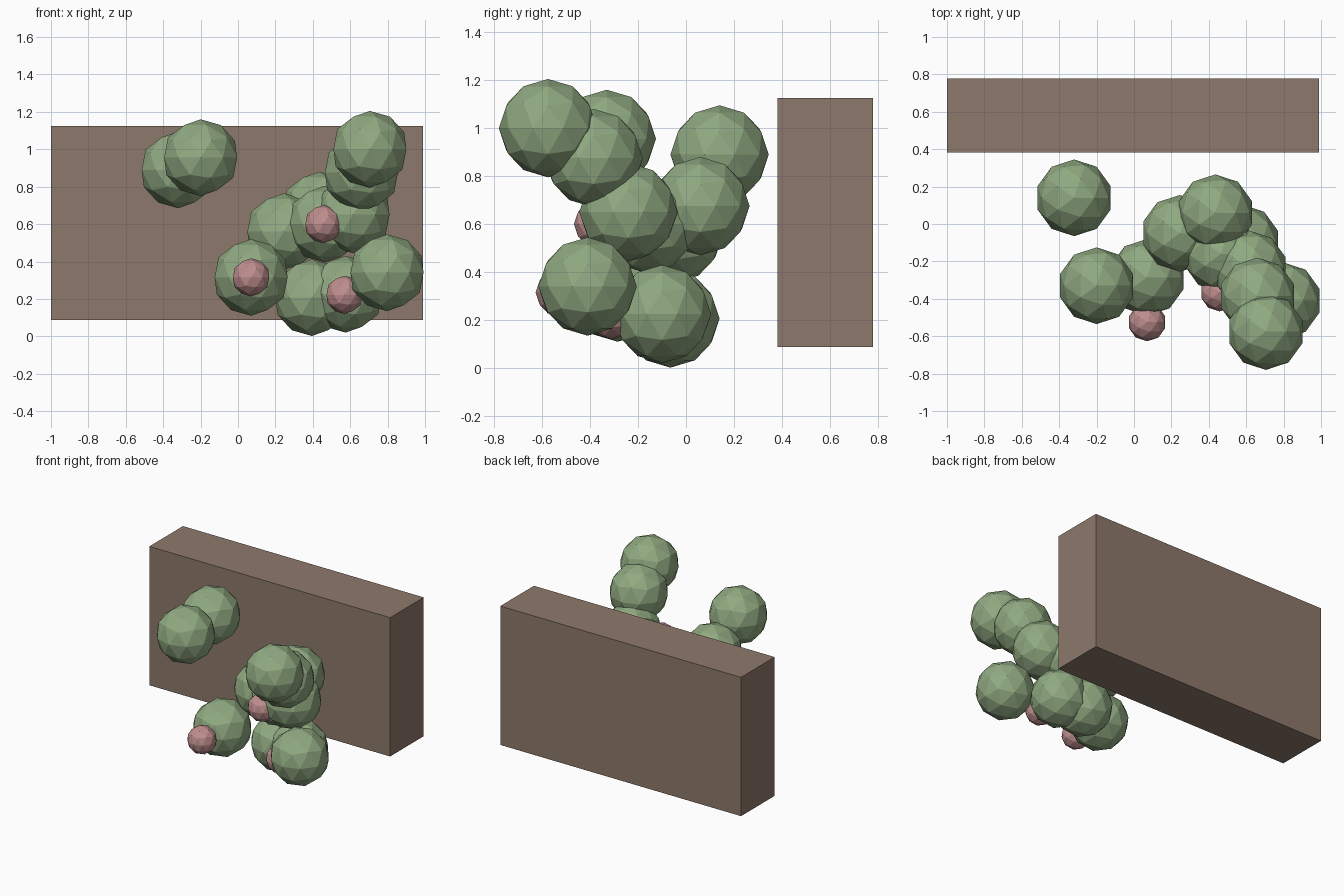
import bpy

if "Cube" in bpy.data.objects:
    bpy.data.objects.remove(bpy.data.objects["Cube"])


def make_material(name, color):
    mat = bpy.data.materials.new(name)
    mat.diffuse_color = (*color, 1)
    mat.use_nodes = True
    mat.node_tree.nodes["Principled BSDF"].inputs["Base Color"].default_value = mat.diffuse_color
    return mat


GREEN = make_material("leaf_green", (0.28, 0.40, 0.22))
PINK = make_material("flower_pink", (0.52, 0.27, 0.27))
BROWN = make_material("wall_brown", (0.27, 0.19, 0.145))


def ball(name, centre, radius, mat):
    bpy.ops.mesh.primitive_ico_sphere_add(subdivisions=2, radius=radius, location=centre)
    obj = bpy.context.object
    obj.name = name
    obj.data.materials.append(mat)


# Backing wall
bpy.ops.mesh.primitive_cube_add(size=1, location=(-0.005, 0.58, 0.607))
wall = bpy.context.object
wall.name = "wall"
wall.scale = (1.99, 0.397, 1.037)
wall.data.materials.append(BROWN)

# Faceted leaf clumps trailing in front of the wall
leaves = [
    (-0.32, 0.14, 0.89), (-0.20, -0.33, 0.955),                        # upper left pair
    (0.705, -0.575, 1.0), (0.66, -0.385, 0.875), (0.615, -0.24, 0.65),  # upper right vine
    (0.465, -0.16, 0.60), (0.245, -0.05, 0.56), (0.435, 0.06, 0.675),   # middle
    (0.07, -0.285, 0.315), (0.395, -0.065, 0.207),                      # lower
    (0.575, -0.10, 0.225), (0.797, -0.41, 0.34),
]
for i, centre in enumerate(leaves):
    ball(f"leaf_clump_{i + 1}", centre, 0.205, GREEN)

# Small flowers on the front of three clumps
flowers = [(0.07, -0.525, 0.315), (0.457, -0.365, 0.60), (0.57, -0.31, 0.222)]
for i, centre in enumerate(flowers):
    ball(f"flower_{i + 1}", centre, 0.102, PINK)
